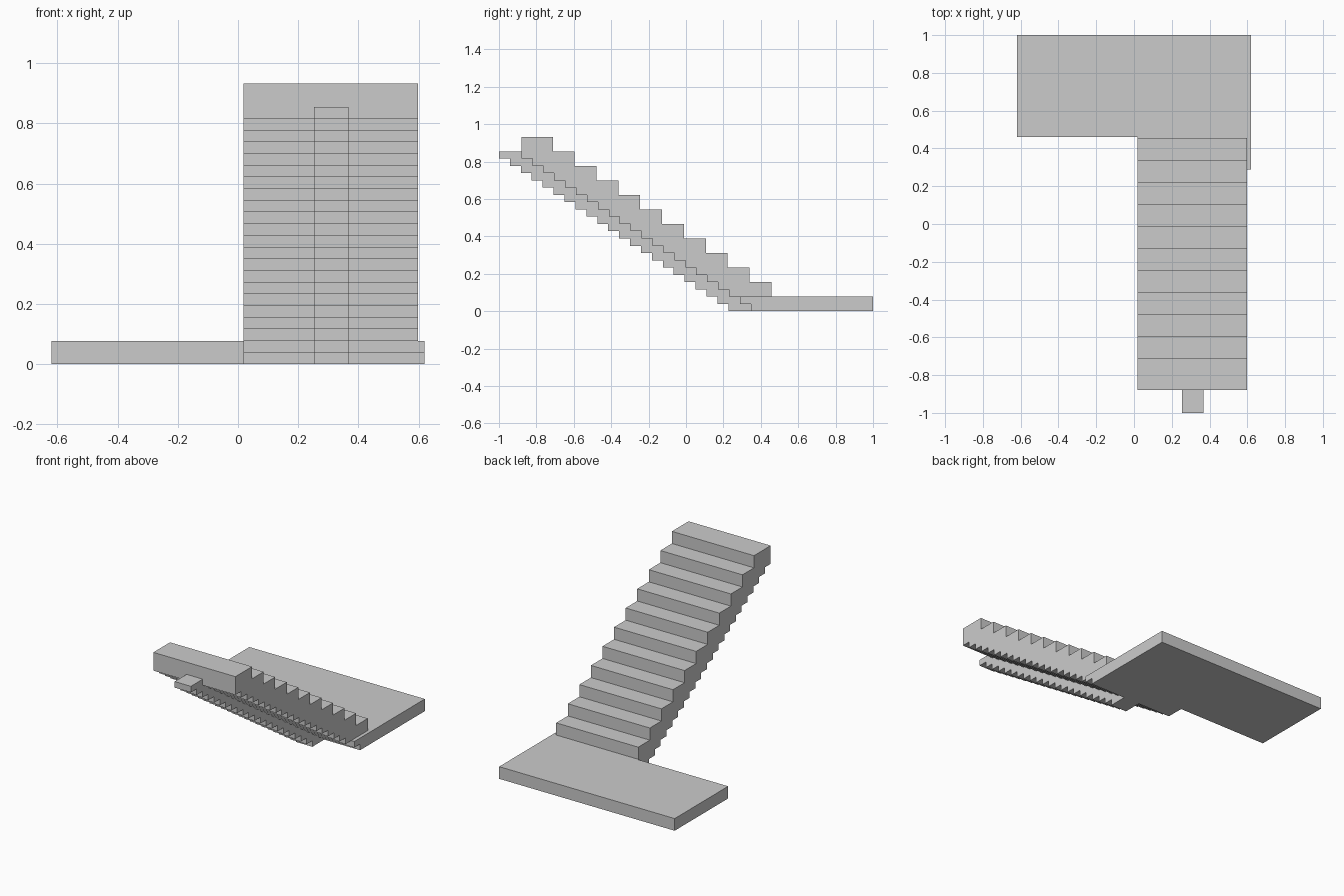
import bpy, bmesh

if "Cube" in bpy.data.objects:
    bpy.data.objects.remove(bpy.data.objects["Cube"])

RISE, TREAD = 0.0777, 0.1168      # stair step
H, D = RISE / 2, TREAD / 2        # half step used on the underside
TOP = 12 * RISE                   # height of the highest tread
Y_TOP, Y_FOOT = -0.88, 0.456      # flight ends
X0, X1 = 0.018, 0.598             # flight width


def extrude_profile(name, pts, x0, x1):
    """Extrude a closed (y, z) outline from x0 to x1."""
    bm = bmesh.new()
    face = bm.faces.new([bm.verts.new((x0, y, z)) for y, z in pts])
    ext = bmesh.ops.extrude_face_region(bm, geom=[face])
    verts = [v for v in ext["geom"] if isinstance(v, bmesh.types.BMVert)]
    bmesh.ops.translate(bm, verts=verts, vec=(x1 - x0, 0, 0))
    bmesh.ops.recalc_face_normals(bm, faces=bm.faces)
    me = bpy.data.meshes.new(name)
    bm.to_mesh(me)
    bm.free()
    ob = bpy.data.objects.new(name, me)
    bpy.context.collection.objects.link(ob)
    return ob


def soffit(y, z, n):
    """Descending half-step underside, n ledges starting at (y, z)."""
    pts = []
    for k in range(n):
        pts += [(y + k * D, z - k * H), (y + (k + 1) * D, z - k * H)]
    return pts


# Flight: sawtooth treads above, finer sawtooth below
Z_SOFFIT = 21 * H
flight = soffit(Y_TOP, Z_SOFFIT, 19)
flight += [(flight[-1][0], RISE), (Y_FOOT, RISE)]
for i in range(11):
    y = Y_FOOT - i * TREAD
    z = (i + 2) * RISE
    flight += [(y, z), (y - TREAD if i < 10 else Y_TOP, z)]
extrude_profile("stair_flight", flight, X0, X1)

# Central spine beam carrying the flight, upper side against the soffit
spine = soffit(-1.0, Z_SOFFIT, 21)
spine += [(spine[-1][0], 0), (Y_TOP + 21 * D, 0)]
spine += soffit(Y_TOP, Z_SOFFIT, 21)[:0:-1]
spine += [(Y_TOP, 22 * H), (-1.0, 22 * H)]
extrude_profile("spine_beam", spine, 0.253, 0.367)

# Landing slab: L-shaped in plan, stepped lip beneath the flight
extrude_profile("landing", [(0.46, 0), (1, 0), (1, RISE), (0.46, RISE)], -0.62, 0.62)
lip = Y_TOP + 20 * D
extrude_profile("landing_lip", [(lip, H), (lip + D, H), (lip + D, 0), (0.46, 0),
                                (0.46, RISE), (lip, RISE)], X0, 0.62)
